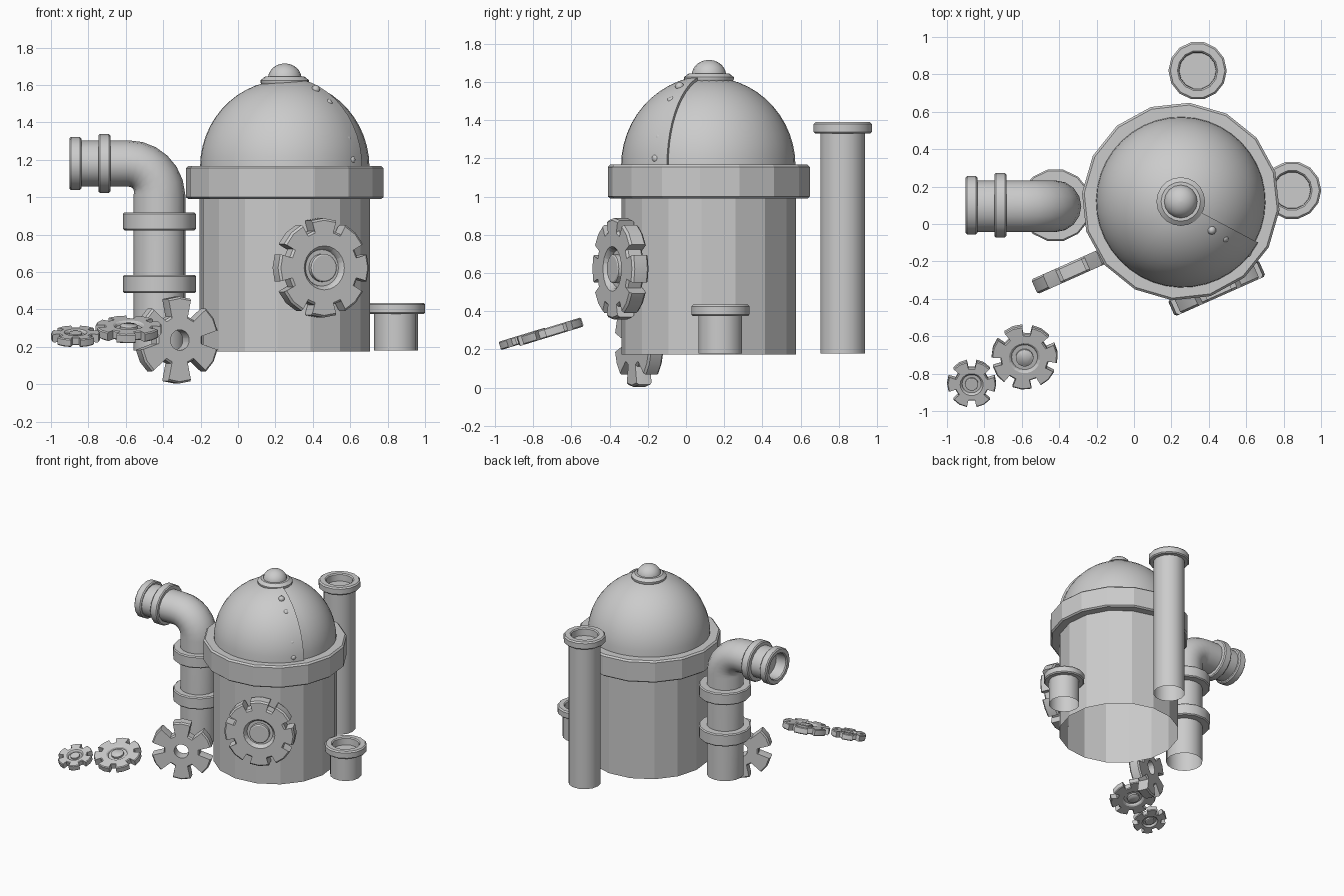
import bpy, bmesh
from math import sin, cos, pi, radians as rad
from mathutils import Vector

if "Cube" in bpy.data.objects:
    bpy.data.objects.remove(bpy.data.objects["Cube"])


def loft(name, rings, loc=(0, 0, 0), rot=(0, 0, 0), scale=(1, 1, 1),
         smooth=35, wrap=False, cap_end=False, cap_start=False):
    """Skin a list of closed point loops; wrap joins the last loop to the first."""
    bm = bmesh.new()
    vs = [[bm.verts.new(p) for p in r] for r in rings]
    n = len(rings[0])
    pairs = list(zip(vs, vs[1:])) + ([(vs[-1], vs[0])] if wrap else [])
    for a, b in pairs:
        for i in range(n):
            j = (i + 1) % n
            bm.faces.new((a[i], a[j], b[j], b[i]))
    if cap_end:
        bm.faces.new(vs[-1])
    if cap_start:
        bm.faces.new(vs[0][::-1])
    me = bpy.data.meshes.new(name)
    bm.to_mesh(me)
    bm.free()
    ob = bpy.data.objects.new(name, me)
    bpy.context.collection.objects.link(ob)
    ob.location, ob.scale = loc, scale
    ob.rotation_euler = [rad(a) for a in rot]
    if smooth:
        bpy.ops.object.select_all(action='DESELECT')
        ob.select_set(True)
        bpy.context.view_layer.objects.active = ob
        bpy.ops.object.shade_smooth_by_angle(angle=rad(smooth))
    return ob


def circle(r, z, n, off=0.0):
    return [(r * cos(off + 2 * pi * i / n), r * sin(off + 2 * pi * i / n), z) for i in range(n)]


def lathe(name, profile, n=14, off=0.0, **kw):
    return loft(name, [circle(r, z, n, rad(off)) for r, z in profile], **kw)


def collar(name, r, r_in, z0, z1, **kw):
    b = 0.008
    return lathe(name, [(r_in, z0), (r - b, z0), (r, z0 + b), (r, z1 - b), (r - b, z1), (r_in, z1)], **kw)


def gear(name, teeth, tip, root, tip_w, root_w, t, loc, rot, off, hole, hub=0):
    """Cog with chamfered faces; hub > 0 gives a recess with a boss, otherwise a through hole."""
    pts = []
    for k in range(teeth):
        a = rad(off) + 2 * pi * k / teeth
        for r, w in ((root, -root_w), (tip, -tip_w), (tip * 1.01, 0), (tip, tip_w), (root, root_w)):
            pts.append((r, a + w / r))

    def outline(z, d=0.0):
        return [((r - d) * cos(a), (r - d) * sin(a), z) for r, a in pts]

    def ring(r, z):
        return [(r * cos(a), r * sin(a), z) for _, a in pts]
    h, b = t / 2, t * 0.12
    body = [outline(-h, b), outline(-h + b), outline(h - b), outline(h, b)]
    if not hub:
        return loft(name, [ring(hole, -h)] + body + [ring(hole, h)],
                    loc=loc, rot=rot, smooth=30, wrap=True)
    def side(s):
        return [ring(hole * 1.12, s * h), ring(hole, s * (h - b)), ring(hole * 0.93, s * h * 0.3),
                ring(hub, s * h * 0.3), ring(hub, s * h * 0.9), ring(hub * 0.9, s * h)]
    return loft(name, side(-1)[::-1] + body + side(1), loc=loc, rot=rot, smooth=30,
                cap_end=True, cap_start=True)


# tank body and rim, open underneath
C = (0.25, 0.12, 0)
lathe("tank_body", [(0.458, 0.175), (0.458, 1.0)], n=16, off=-5, loc=C, smooth=0)
lathe("tank_rim", [(0.455, 0.99), (0.518, 0.99), (0.53, 1.0), (0.53, 1.155), (0.518, 1.167), (0.42, 1.167)],
      n=16, off=-5, loc=C, smooth=0)

# dome whose sheet overlaps itself at one riveted seam
N, rings = 40, []
for k in range(13):
    e = rad(84) * k / 12
    ring = []
    for i in range(N + 1):
        f = 1 + 0.035 * max(0, (i / N - 0.7) / 0.3)
        a = rad(-28) + 2 * pi * i / N
        ring.append((0.453 * f * cos(e) * cos(a), 0.453 * f * cos(e) * sin(a), 0.465 * f * sin(e)))
    rings.append(ring)
loft("dome", rings, loc=(C[0], C[1], 1.16), cap_end=True)

# rivets along the seam
for i, p in enumerate([(0.415, -0.033, 1.575), (0.483, -0.075, 1.5), (0.537, -0.112, 1.405),
                       (0.582, -0.138, 1.31), (0.605, -0.155, 1.2)]):
    bpy.ops.mesh.primitive_uv_sphere_add(segments=10, ring_count=6, radius=0.024, location=p)
    bpy.context.object.name = f"rivet_{i + 1}"
    bpy.ops.object.shade_smooth_by_angle(angle=rad(40))

# top cap and knob
lathe("dome_cap", [(0.122, 1.60), (0.13, 1.612), (0.13, 1.625), (0.105, 1.645), (0.05, 1.645)], n=20, loc=C)
lathe("dome_knob", [(0.09 * cos(rad(a)), 1.635 + 0.08 * sin(rad(a))) for a in (0, 15, 30, 45, 60, 75, 88)],
      n=16, loc=C, cap_end=True)

# two upright chimneys with flanged tops
for name, x, y, top, r in (("tall_pipe", 0.34, 0.82, 1.39, 0.12), ("short_pipe", 0.845, 0.18, 0.435, 0.117)):
    lathe(name, [(r, 0.18), (r, top - 0.06), (0.148, top - 0.06), (0.156, top - 0.052), (0.156, top - 0.01),
                 (0.146, top), (0.108, top), (0.1, top - 0.008), (0.098, top - 0.06)],
          loc=(x, y, 0), cap_end=True)

# elbow pipe: riser, bend, horizontal run
PX, PY, PZ, BR = -0.42, 0.095, 1.18, 0.165
path = [((PX, 0.18), 0)]
path += [((PX - BR + BR * cos(rad(a)), PZ - BR + BR * sin(rad(a))), rad(a)) for a in range(0, 91, 15)]
path += [((-0.86, PZ), pi / 2)]
rings = []
for (x, z), a in path:
    w = 0.138 - 0.014 * sin(a)
    rings.append([(x + w * cos(t) * cos(a), PY + 0.138 * sin(t), z + w * cos(t) * sin(a))
                  for t in [2 * pi * i / 16 for i in range(16)]])
loft("elbow_pipe", rings)

# pipe collars
collar("lower_collar", 0.195, 0.13, 0.487, 0.585, loc=(PX, PY + 0.005, 0))
collar("upper_collar", 0.195, 0.13, 0.823, 0.918, loc=(PX, PY + 0.005, 0))
flat = dict(loc=(0, PY + 0.005, PZ), rot=(0, -90, 0), scale=(0.91, 1, 1), n=16)
collar("mouth_collar", 0.172, 0.13, 0.682, 0.747, **flat)
lathe("mouth_flange", [(0.13, 0.838), (0.148, 0.838), (0.157, 0.846), (0.157, 0.892), (0.148, 0.9),
                       (0.118, 0.9), (0.11, 0.892), (0.105, 0.81)], cap_end=True, **flat)

# gears: tank face, standing spoked one, and two lying tilted on the ground
gear("tank_gear", 8, 0.263, 0.205, 0.073, 0.055, 0.095, (0.442, -0.343, 0.622), (90, 0, 24), 0, 0.105, 0.075)
gear("standing_gear", 6, 0.23, 0.135, 0.068, 0.05, 0.085, (-0.328, -0.245, 0.236), (90, 0, 24), 90, 0.055)
gear("flat_gear_large", 7, 0.176, 0.13, 0.052, 0.036, 0.05, (-0.585, -0.71, 0.293), (17, 0, 0), 8, 0.075, 0.047)
gear("flat_gear_small", 6, 0.13, 0.092, 0.042, 0.03, 0.045, (-0.868, -0.852, 0.256), (17, 0, 0), 0, 0.055, 0.035)

# consistent outward normals
for ob in bpy.context.collection.objects:
    bm = bmesh.new()
    bm.from_mesh(ob.data)
    bmesh.ops.recalc_face_normals(bm, faces=bm.faces)
    bm.to_mesh(ob.data)
    bm.free()
